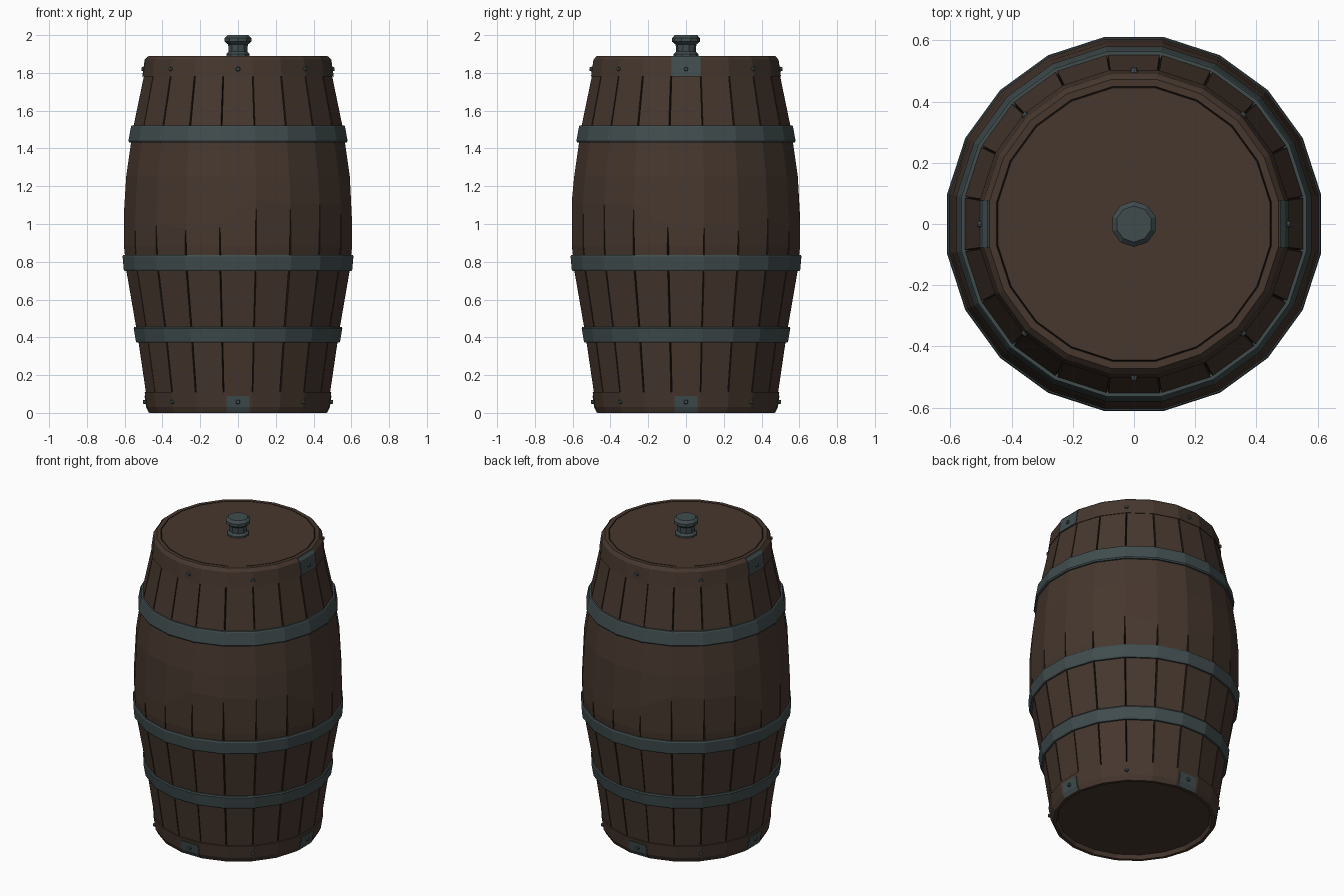
import bpy, bmesh, math, random
from mathutils import Matrix, Vector

random.seed(4)
cube = bpy.data.objects.get("Cube")
if cube:
    bpy.data.objects.remove(cube)

STAVES = 20
STEP = 2 * math.pi / STAVES
FLAT = 1 / math.cos(STEP / 2)      # facet distance to corner radius


def material(name, rgb, rough=0.8):
    m = bpy.data.materials.new(name)
    m.use_nodes = True
    m.diffuse_color = (*rgb, 1)
    bsdf = m.node_tree.nodes["Principled BSDF"]
    bsdf.inputs["Base Color"].default_value = (*rgb, 1)
    bsdf.inputs["Roughness"].default_value = rough
    return m


wood = material("brown_wood", (0.061, 0.038, 0.027))
seam = material("dark_seam", (0.018, 0.011, 0.008))
iron = material("grey_iron", (0.052, 0.073, 0.076))


def finish(name, bm, *mats):
    bmesh.ops.recalc_face_normals(bm, faces=bm.faces)
    mesh = bpy.data.meshes.new(name)
    bm.to_mesh(mesh)
    bm.free()
    for m in mats:
        mesh.materials.append(m)
    obj = bpy.data.objects.new(name, mesh)
    bpy.context.collection.objects.link(obj)
    return obj


def polar(r, a, z):
    return (r * math.cos(a), r * math.sin(a), z)


def lathe(name, profile, mats, sides=STAVES, loop=False):
    """Spin (radius, z) points; radii are measured to the flat facets."""
    bm = bmesh.new()
    step = 2 * math.pi / sides
    k = 1 / math.cos(step / 2)
    rings = [[bm.verts.new(polar(r * k, (i + 0.5) * step, z)) for i in range(sides)]
             for r, z in profile]
    pairs = list(zip(rings, rings[1:]))
    if loop:
        pairs.append((rings[-1], rings[0]))
    for lo, hi in pairs:
        for i in range(sides):
            j = (i + 1) % sides
            bm.faces.new((lo[i], lo[j], hi[j], hi[i]))
    if not loop:
        bm.faces.new(rings[0])
        bm.faces.new(rings[-1])
    return finish(name, bm, *mats)


# Staved body: each seam is a V groove that fades out around the belly
body_rows = [(0.48, 0.06, 1), (0.527, 0.38, 1), (0.54, 0.46, 1), (0.59, 0.75, 1),
             (0.603, 0.88, 1), (0.604, 1.04, 0), (0.592, 1.25, 0),
             (0.565, 1.44, 0), (0.552, 1.52, 1), (0.49, 1.82, 1)]
bm = bmesh.new()
fade = [random.uniform(-0.08, 0.1) for _ in range(STAVES)]
widths = [random.uniform(0.004, 0.008) for _ in range(STAVES)]
rows = []
for r, z, cut in body_rows:
    row = []
    for i in range(STAVES):
        a = (i + 0.5) * STEP
        zz = z + (fade[i] if z == 1.04 else 0)
        gap = widths[i] if cut else 0.0008
        for da, depth in ((-gap, 0), (0, 0.016 * cut), (gap, 0)):
            row.append(bm.verts.new(polar(r * FLAT - depth, a + da, zz)))
    rows.append(row)
for lo, hi in zip(rows, rows[1:]):
    for i in range(len(lo)):
        j = (i + 1) % len(lo)
        f = bm.faces.new((lo[i], lo[j], hi[j], hi[i]))
        grooved = body_rows[rows.index(lo)][2] or body_rows[rows.index(hi)][2]
        f.material_index = 1 if i % 3 < 2 and grooved else 0
finish("staved_body", bm, wood, seam)

# Wooden end rims; the top one carries the lid and its shallow edge groove
top_rim = [(0.47, 1.78), (0.503, 1.78), (0.49, 1.87), (0.472, 1.89),
           (0.449, 1.89), (0.447, 1.885), (0.444, 1.89)]
lid = lathe("top_rim_and_lid", top_rim, (wood, seam))
for p in lid.data.polygons:
    rad = Vector(p.center[:2]).length
    if 0.44 < rad < 0.4492 and p.center.z > 1.88:
        p.material_index = 1
bottom_rim = [(0.44, 0.025), (0.45, 0), (0.468, 0), (0.482, 0.03),
              (0.494, 0.11), (0.465, 0.113)]
lathe("bottom_rim", bottom_rim, (wood,))

# Iron hoops
for name, z0, r0, z1, r1 in (("lower_hoop", 0.372, 0.541, 0.456, 0.552),
                             ("middle_hoop", 0.752, 0.605, 0.836, 0.611),
                             ("upper_hoop", 1.432, 0.58, 1.522, 0.567)):
    lathe(name, [(r0 - 0.03, z0), (r0 - 0.004, z0), (r0, z0 + 0.008), (r1, z1 - 0.008),
                 (r1 - 0.004, z1), (r1 - 0.03, z1)], (iron,), loop=True)

# Lid knob
lathe("lid_knob", [(0.062, 1.88), (0.062, 1.9), (0.05, 1.912), (0.052, 1.95),
                   (0.071, 1.966), (0.071, 1.984), (0.056, 2.0)], (iron,), sides=10)


def bracket(name, angle, half, profile):
    """Thin iron plate lying on one rim facet, facing the given angle."""
    bm = bmesh.new()
    layers = [[[bm.verts.new((r + off, s * half, z)) for s in (-1, 1)] for r, z in profile]
              for off in (-0.003, 0.004)]
    inner, outer = layers
    for n in range(len(profile) - 1):
        for layer in layers:
            bm.faces.new((layer[n][0], layer[n][1], layer[n + 1][1], layer[n + 1][0]))
        for s in (0, 1):
            bm.faces.new((inner[n][s], outer[n][s], outer[n + 1][s], inner[n + 1][s]))
    for n in (0, -1):
        bm.faces.new((inner[n][0], inner[n][1], outer[n][1], outer[n][0]))
    bm.transform(Matrix.Rotation(angle, 4, "Z"))
    finish(name, bm, iron)


for n, side in enumerate(("left", "back", "right", "front")):
    a = n * math.pi / 2
    bracket("bottom_bracket_" + side, a, 0.062, [(0.468, 0.002), (0.482, 0.03), (0.491, 0.09)])
    if n % 2 == 0:
        bracket("top_bracket_" + side, a, 0.076, [(0.503, 1.782), (0.49, 1.87), (0.474, 1.888)])

# Rivets, eight around each rim
for name, r, z in (("bottom_rivets", 0.487, 0.058), ("top_rivets", 0.497, 1.82)):
    bm = bmesh.new()
    for i in range(8):
        a = i * math.pi / 4
        place = (Matrix.Translation(polar(r + 0.004, a, z)) @ Matrix.Rotation(a, 4, "Z")
                 @ Matrix.Rotation(math.pi / 2, 4, "Y"))
        bmesh.ops.create_cone(bm, cap_ends=True, segments=8, radius1=0.015, radius2=0.009,
                              depth=0.022, matrix=place)
    finish(name, bm, iron)
